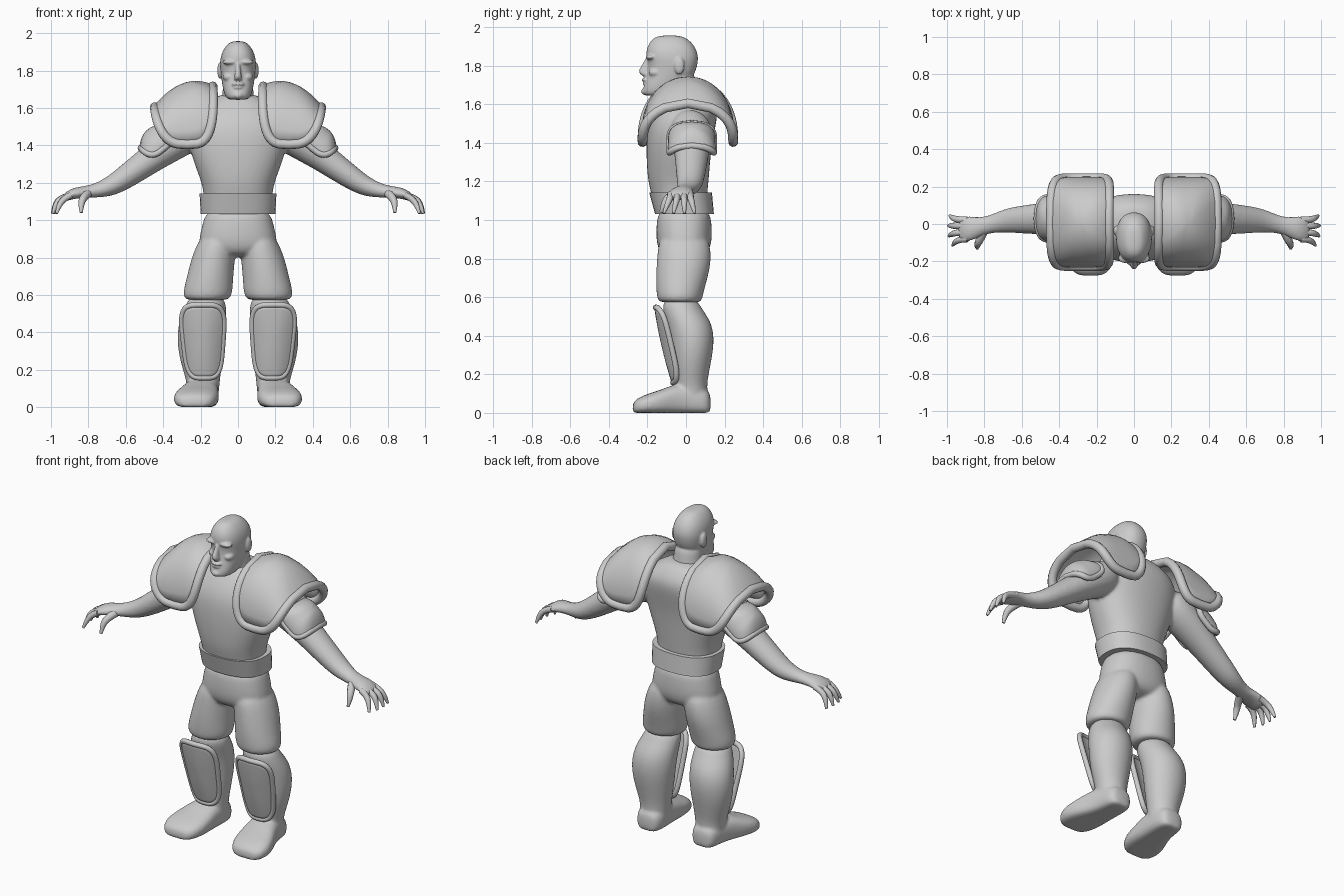
import bpy, bmesh, math
from mathutils import Vector, Matrix

cube = bpy.data.objects.get("Cube")
if cube:
    bpy.data.objects.remove(cube)

grey = bpy.data.materials.new("plain_grey")
grey.use_nodes = True
grey.diffuse_color = (0.6, 0.6, 0.6, 1)
grey.node_tree.nodes["Principled BSDF"].inputs["Base Color"].default_value = (0.6, 0.6, 0.6, 1)
grey.node_tree.nodes["Principled BSDF"].inputs["Roughness"].default_value = 0.7

X, Y, Z = Vector((1, 0, 0)), Vector((0, 1, 0)), Vector((0, 0, 1))


def squircle(t, power):
    c, s = math.cos(t), math.sin(t)
    e = 2 / power
    return math.copysign(abs(c) ** e, c), math.copysign(abs(s) ** e, s)


def loft(bm, rings, U=X, V=Y, power=2.0, sides=16, mirror=False, floor=None):
    """Skin rings of (centre, half width, half depth), capped at both ends."""
    for side in ((1, -1) if mirror else (1,)):
        loops = []
        for c, a, b in rings:
            loop = []
            for i in range(sides):
                u, v = squircle(math.tau * (i + 0.5) / sides, power)
                p = Vector(c) + U * a * u + V * b * v
                if floor is not None:
                    p.z = max(p.z, floor)
                loop.append(bm.verts.new((p.x * side, p.y, p.z)))
            loops.append(loop)
        for lo, hi in zip(loops, loops[1:]):
            for i in range(sides):
                j = (i + 1) % sides
                bm.faces.new((lo[i], lo[j], hi[j], hi[i]))
        bm.faces.new(loops[0])
        bm.faces.new(loops[-1])


def blob(bm, loc, size, mirror=False):
    for side in ((1, -1) if mirror else (1,)):
        m = Matrix.Translation((loc[0] * side, loc[1], loc[2])) @ Matrix.Diagonal((*size, 1))
        bmesh.ops.create_uvsphere(bm, u_segments=16, v_segments=10, radius=1, matrix=m)


def finish(name, mesh, angle=180):
    obj = bpy.data.objects.new(name, mesh)
    bpy.context.collection.objects.link(obj)
    mesh.materials.clear()
    mesh.materials.append(grey)
    bpy.ops.object.select_all(action="DESELECT")
    obj.select_set(True)
    bpy.context.view_layer.objects.active = obj
    bpy.ops.object.shade_smooth_by_angle(angle=math.radians(angle))
    return obj


def to_object(name, bm, voxel=None, smooth=4, angle=180):
    bmesh.ops.recalc_face_normals(bm, faces=bm.faces)
    mesh = bpy.data.meshes.new(name)
    bm.to_mesh(mesh)
    bm.free()
    obj = finish(name, mesh, angle)
    if voxel:
        # Fuse overlapping volumes into one soft skin
        obj.modifiers.new("round", "SUBSURF").levels = 2
        obj.modifiers["round"].render_levels = 2
        fuse = obj.modifiers.new("fuse", "REMESH")
        fuse.mode, fuse.voxel_size, fuse.use_smooth_shade = "VOXEL", voxel, True
        relax = obj.modifiers.new("relax", "SMOOTH")
        relax.factor, relax.iterations = 0.5, smooth
    return obj


def tubes(name, paths, cyclic=False):
    """Sweep round tubes along paths of (point, radius)."""
    cu = bpy.data.curves.new(name, "CURVE")
    cu.dimensions, cu.bevel_depth, cu.bevel_resolution, cu.use_fill_caps = "3D", 1, 3, True
    for path in paths:
        sp = cu.splines.new("POLY" if cyclic else "NURBS")
        sp.points.add(len(path) - 1)
        for p, (co, r) in zip(sp.points, path):
            p.co, p.radius = (*co, 1), r
        sp.use_cyclic_u, sp.use_endpoint_u, sp.order_u = cyclic, not cyclic, 3
    tmp = bpy.data.objects.new(name + "_path", cu)
    bpy.context.collection.objects.link(tmp)
    dg = bpy.context.evaluated_depsgraph_get()
    mesh = bpy.data.meshes.new_from_object(tmp.evaluated_get(dg))
    bpy.data.objects.remove(tmp)
    return finish(name, mesh, 60)


def plate(name, point, side, rim, steps=8, around=56):
    """Domed armour plate with a rolled rim; point(u, v, dome) gives the surface."""
    bm = bmesh.new()

    def at(s, i):
        u, v = squircle(math.tau * i / around, 4)
        p = point(s * u, s * v, 1 - s * s)
        return Vector((p[0] * side, p[1], p[2]))
    prev, hub = None, bm.verts.new(at(0, 0))
    for k in range(1, steps + 1):
        loop = [bm.verts.new(at(k / steps, i)) for i in range(around)]
        for i in range(around):
            j = (i + 1) % around
            bm.faces.new((prev[i], prev[j], loop[j], loop[i]) if prev else (hub, loop[j], loop[i]))
        prev = loop
    obj = to_object(name, bm)
    thick = obj.modifiers.new("thickness", "SOLIDIFY")
    thick.thickness, thick.offset = 0.016, 0
    tubes(name + "_rim", [[(at(1, i), rim) for i in range(around)]], cyclic=True)


# Torso and arms
bm = bmesh.new()
loft(bm, [((0, y, z), a, b) for z, y, a, b in (
    (1.06, -.03, .18, .14), (1.14, -.035, .187, .148), (1.2, -.04, .198, .16), (1.3, -.04, .237, .168),
    (1.4, -.035, .27, .174), (1.5, -.02, .285, .18), (1.58, .005, .25, .165),
    (1.64, .01, .16, .12), (1.68, .01, .08, .08))], power=2.3)
loft(bm, [((x, y, z), a, b) for x, y, z, a, b in (
    (.18, .02, 1.52, .11, .11), (.32, .03, 1.43, .1, .11), (.45, .03, 1.34, .08, .09),
    (.58, .025, 1.245, .068, .078), (.685, .02, 1.175, .054, .066), (.765, 0, 1.155, .04, .048),
    (.82, -.015, 1.15, .036, .052), (.87, -.025, 1.145, .032, .068),
    (.915, -.028, 1.127, .024, .07), (.94, -.03, 1.11, .014, .055))],
    U=Vector((.5, 0, .86)), mirror=True)
to_object("torso_and_arms", bm, 0.01)

# Fingers and thumbs
paths = []
for s in (1, -1):
    for base, tip, reach in ((-.08, -.115, -.02), (-.045, -.065, 0), (-.01, -.008, .003), (.022, .045, -.005)):
        mid = (base + tip) / 2
        paths.append([((s * .89, base, 1.135), .018), ((s * (.945 + reach), base, 1.12), .018),
                      ((s * (.978 + reach), mid, 1.08), .015), ((s * (.99 + reach), tip, 1.035), .007)])
    paths.append([((s * .8, -.03, 1.145), .025), ((s * .825, -.085, 1.125), .022),
                  ((s * .84, -.115, 1.085), .017), ((s * .838, -.13, 1.04), .008)])
tubes("fingers", paths)

# Head with neck, brow, nose, lips, cheeks and ears
bm = bmesh.new()
loft(bm, [((0, y, z), a, b) for z, y, a, b in (
    (1.958, -.085, .03, .05), (1.942, -.083, .058, .092), (1.9, -.077, .088, .128),
    (1.85, -.072, .099, .139), (1.81, -.067, .097, .13), (1.75, -.078, .09, .125),
    (1.69, -.115, .08, .108), (1.655, -.135, .066, .092), (1.643, -.14, .05, .07))], power=2.3)
loft(bm, [((0, y, z), a, b) for z, y, a, b in (
    (1.56, .0, .1, .09), (1.64, -.01, .088, .078), (1.7, -.025, .083, .082), (1.78, -.04, .08, .085))])
loft(bm, [((0, y, z), a, b) for z, y, a, b in (
    (1.85, -.195, .012, .014), (1.81, -.205, .014, .02), (1.775, -.218, .02, .034),
    (1.752, -.212, .026, .028), (1.745, -.2, .018, .015))], sides=8)
blob(bm, (.042, -.183, 1.845), (.045, .028, .014), True)
blob(bm, (.05, -.155, 1.765), (.032, .04, .025), True)
blob(bm, (.097, -.035, 1.8), (.014, .028, .045), True)
blob(bm, (0, -.207, 1.727), (.036, .024, .011))
blob(bm, (0, -.207, 1.709), (.03, .02, .009))
blob(bm, (0, -.2, 1.667), (.034, .034, .022))
to_object("head", bm, 0.006, 3)

# Belt
bm = bmesh.new()
loft(bm, [((0, -.008, 1.032), .2, .153), ((0, -.028, 1.142), .206, .163)], power=2.4, sides=40)
to_object("belt", bm, angle=40)

# Trousers
bm = bmesh.new()
loft(bm, [((0, -.01, z), a, b) for z, a, b in (
    (1.07, .17, .135), (.98, .193, .146), (.9, .213, .148), (.84, .21, .135), (.8, .15, .09))], power=2.3)
loft(bm, [((x, y, z), a, b) for z, x, y, a, b in (
    (.95, .1, -.01, .09, .13), (.8, .132, -.008, .12, .146), (.7, .149, -.022, .126, .137),
    (.62, .161, -.032, .135, .124), (.585, .165, -.032, .128, .118), (.57, .165, -.03, .105, .1))],
    mirror=True)
to_object("trousers", bm, 0.01)

# Lower legs and boots
bm = bmesh.new()
loft(bm, [((x, y, z), a, b) for z, x, y, a, b in (
    (.6, .168, -.03, .09, .085), (.54, .172, -.022, .113, .105), (.47, .188, .017, .128, .12),
    (.37, .197, .035, .134, .116), (.25, .196, .028, .118, .102), (.15, .187, .025, .092, .084),
    (.09, .187, .025, .088, .09), (.03, .188, .025, .08, .09))], mirror=True)
loft(bm, [((x, y, top * .45), a, top * .55) for y, x, a, top in (
    (.13, .187, .05, .1), (.1, .187, .08, .13), (.03, .188, .088, .15), (-.05, .2, .098, .155),
    (-.13, .217, .118, .12), (-.2, .228, .122, .1), (-.255, .232, .1, .075), (-.278, .233, .06, .05))],
    V=Z, power=2.7, mirror=True, floor=0)
to_object("lower_legs_and_boots", bm, 0.01, 3)


# Armour plate surfaces
def shoulder(u, v, dome):
    t = v * math.pi / 2
    drop = max(math.cos(t), 0) ** 0.85
    top = 1.69 - .055 * u - .03 * u * u
    return (.27 + .155 * u + .02 * drop, .01 + .235 * math.sin(t) + .015 * dome * math.sin(t),
            1.405 + (top - 1.405 + .035 * dome) * drop)


def upper_arm(u, v, dome):
    t = v * math.pi / 2
    lift = -.01 + (.08 + .045 * dome) * max(math.cos(t), 0) ** 0.85
    return (.405 + .07 * u + .64 * lift, .03 + (.115 + .015 * dome) * math.sin(t),
            1.39 - .058 * u + .77 * lift)


def shin(u, v, dome):
    return (.186 + .004 * v + u * (.105 + .018 * v), -.112 - .045 * v + .035 * u * u - .008 * dome,
            .352 + .195 * v)


for label, side in (("left", 1), ("right", -1)):
    plate(label + "_shoulder_plate", shoulder, side, .026)
    plate(label + "_upper_arm_plate", upper_arm, side, .017)
    plate(label + "_shin_plate", shin, side, .015)
